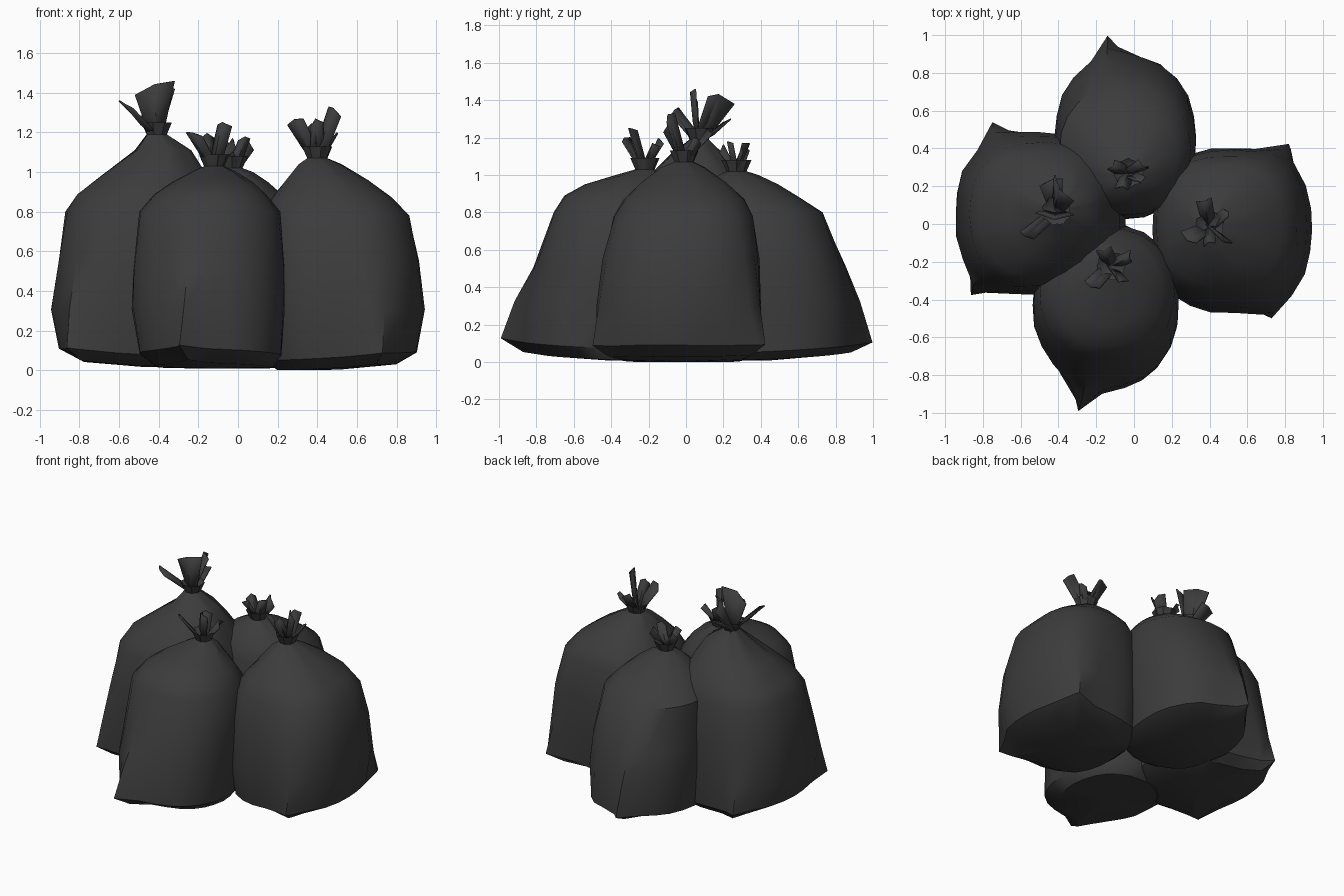
import bpy, bmesh, math, random
from mathutils import Vector

if "Cube" in bpy.data.objects:
    bpy.data.objects.remove(bpy.data.objects["Cube"])

random.seed(4)
SEG = 24

black = bpy.data.materials.new("black_plastic")
black.diffuse_color = (0.045, 0.045, 0.045, 1)
black.use_nodes = True
black.node_tree.nodes["Principled BSDF"].inputs["Base Color"].default_value = black.diffuse_color


def finish(bm, name, angle):
    me = bpy.data.meshes.new(name)
    bm.to_mesh(me)
    bm.free()
    me.materials.append(black)
    me.shade_smooth()
    me.set_sharp_from_angle(angle=math.radians(angle))
    ob = bpy.data.objects.new(name, me)
    bpy.context.collection.objects.link(ob)
    return ob


def bag(name, levels, neck, corners, power):
    """Loft rounded-box rings (z, x0, x1, y0, y1), pull out the sealed corners, pleat the top."""
    bm = bmesh.new()
    nx, ny, nz = neck
    rows = levels + [(nz, nx - .05, nx + .05, ny - .05, ny + .05),
                     (nz + .06, nx - .075, nx + .075, ny - .075, ny + .075)]
    shoulder = levels[-2][0]
    rings = []
    for z, x0, x1, y0, y1 in rows:
        cx, cy, hx, hy = (x0 + x1) / 2, (y0 + y1) / 2, (x1 - x0) / 2, (y1 - y0) / 2
        p = power if z < shoulder else 2
        pleat = .07 if z > shoulder else (.02 if z == shoulder else 0)
        pull = {0: .55, 1: 1, 2: .45, 3: .15}.get(len(rings), 0)
        ring = []
        for i in range(SEG):
            a = 2 * math.pi * i / SEG
            c, s = math.cos(a), math.sin(a)
            r = (abs(c) ** p + abs(s) ** p) ** (-1 / p)
            r *= 1 + pleat * math.cos(8 * a + nx * 9) + random.uniform(-.012, .012)
            v = Vector((cx + hx * r * c, cy + hy * r * s, z))
            for tx, ty in corners:
                d = math.cos(a - math.atan2((ty - cy) / hy, (tx - cx) / hx))
                w = pull * max(0, d) ** 30
                v.x += (tx - v.x) * w
                v.y += (ty - v.y) * w
            # underside curves up towards the outside of the heap
            out = max(0, math.hypot(v.x, v.y) - .3)
            v.z += .12 * out * out * max(0, 1 - z / .6)
            ring.append(bm.verts.new(v))
        rings.append(ring)
    for a, b in zip(rings, rings[1:]):
        for i in range(SEG):
            j = (i + 1) % SEG
            bm.faces.new((a[i], a[j], b[j], b[i]))
    # closed underside and gathered mouth
    for ring, dz in ((rings[0], -.012), (rings[-1], -.05)):
        mid = sum((v.co for v in ring), Vector()) / SEG
        mid.z = max(0, mid.z + dz)
        m = bm.verts.new(mid)
        for i in range(SEG):
            bm.faces.new((m, ring[i], ring[(i + 1) % SEG]))
    bmesh.ops.recalc_face_normals(bm, faces=bm.faces)
    return finish(bm, name, 38)


def ties(name, neck, blades):
    """Flared, folded flaps of loose plastic above the knot: (left tip, right tip, fold)."""
    bm = bmesh.new()
    base = Vector(neck) - Vector((0, 0, .01))
    for tl, tr, fold in blades:
        tl, tr = Vector(tl), Vector(tr)
        side = (tr - tl).normalized()
        normal = side.cross((tl + tr) / 2 - base).normalized()
        grid = []
        for t, f in ((0, .3), (.45, .8), (1, 1)):
            l = (base - side * .035).lerp(tl, t)
            r = (base + side * .035).lerp(tr, t)
            m = (l + r) / 2 + normal * fold * f
            if t == 1:
                m.z += .02
            grid.append([bm.verts.new(q) for q in (l, m, r)])
        for a, b in zip(grid, grid[1:]):
            for i in range(2):
                bm.faces.new((a[i], a[i + 1], b[i + 1], b[i]))
    ob = finish(bm, name, 30)
    mod = ob.modifiers.new("thickness", "SOLIDIFY")
    mod.thickness = .008
    mod.offset = 0


# left bag, the tallest
n = (-.41, .07, 1.19)
bag("left_bag", [
    (.015, -.78, -.16, -.26, .40), (.07, -.90, -.08, -.35, .47), (.28, -.945, -.04, -.38, .48),
    (.55, -.905, -.04, -.36, .46), (.8, -.87, -.07, -.33, .43), (.89, -.81, -.12, -.28, .39),
    (1.0, -.67, -.16, -.2, .31), (1.11, -.52, -.24, -.08, .2)], n,
    [(-.87, -.39), (-.75, .54)], 2.6)
ties("left_bag_ties", n, [
    ((-.52, .06, 1.39), (-.32, .05, 1.46), .03), ((-.42, .26, 1.38), (-.32, .12, 1.42), .03),
    ((-.6, -.04, 1.36), (-.53, -.08, 1.32), .02), ((-.5, .2, 1.28), (-.38, .24, 1.3), -.02)])

# right bag
n = (.4, -.01, 1.07)
bag("right_bag", [
    (.0, .2, .80, -.34, .30), (.05, .14, .90, -.44, .38), (.28, .1, .94, -.47, .40),
    (.55, .1, .915, -.44, .39), (.78, .12, .865, -.39, .36), (.87, .17, .78, -.33, .31),
    (.96, .24, .66, -.24, .22), (1.04, .31, .52, -.13, .1)], n,
    [(.84, .44), (.73, -.51)], 2.6)
ties("right_bag_ties", n, [
    ((.46, -.06, 1.33), (.52, -.1, 1.28), .02), ((.25, -.04, 1.24), (.33, -.1, 1.27), .02),
    ((.33, .12, 1.2), (.41, .14, 1.22), .02), ((.37, -.12, 1.23), (.43, -.1, 1.25), -.02),
    ((.5, .04, 1.2), (.47, .08, 1.17), .02)])

# front bag
n = (-.12, -.22, 1.03)
bag("front_bag", [
    (.01, -.42, .17, -.74, -.08), (.07, -.5, .22, -.88, -.02), (.3, -.535, .235, -.86, .0),
    (.5, -.53, .24, -.79, .0), (.8, -.50, .215, -.71, -.02), (.89, -.42, .14, -.65, -.06),
    (.95, -.33, .07, -.54, -.1), (1.0, -.23, -.01, -.37, -.13)], n,
    [(-.3, -1.0)], 2.2)
ties("front_bag_ties", n, [
    ((-.26, -.3, 1.2), (-.18, -.34, 1.18), .02), ((-.1, -.26, 1.24), (-.03, -.3, 1.23), .03),
    ((-.2, -.14, 1.16), (-.12, -.12, 1.17), .02), ((-.01, -.2, 1.12), (-.02, -.14, 1.15), -.02)])

# back bag
n = (-.03, .27, 1.02)
bag("back_bag", [
    (.01, -.32, .24, .12, .76), (.05, -.39, .31, .05, .89), (.3, -.42, .33, .03, .89),
    (.5, -.415, .325, .03, .84), (.8, -.39, .30, .05, .73), (.88, -.31, .23, .08, .61),
    (.95, -.22, .15, .13, .49), (1.0, -.13, .07, .18, .38)], n,
    [(-.14, 1.0)], 2.2)
ties("back_bag_ties", n, [
    ((.0, .23, 1.16), (.06, .25, 1.17), .02), ((.02, .34, 1.17), (.08, .3, 1.11), .02),
    ((-.14, .29, 1.12), (-.1, .34, 1.13), .02), ((-.1, .19, 1.14), (-.03, .18, 1.12), -.02)])
